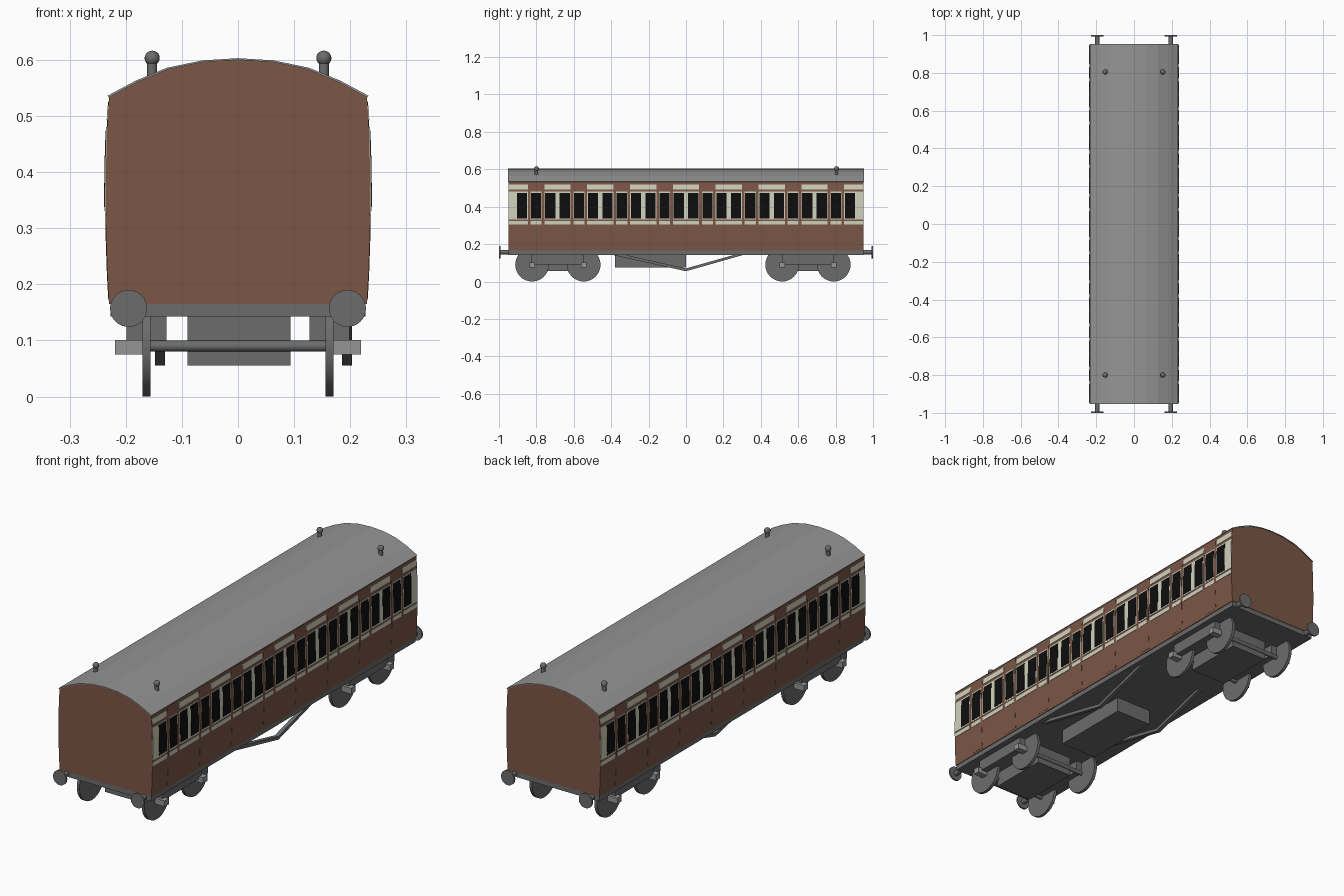
import bpy, bmesh, math
from mathutils import Matrix, Vector

if "Cube" in bpy.data.objects:
    bpy.data.objects.remove(bpy.data.objects["Cube"])


def material(name, rgb):
    m = bpy.data.materials.new(name)
    m.diffuse_color = (*rgb, 1)
    m.use_nodes = True
    m.node_tree.nodes["Principled BSDF"].inputs["Base Color"].default_value = m.diffuse_color
    return m


BROWN = material("brown paint", (0.20, 0.095, 0.062))
CREAM = material("cream paint", (0.64, 0.64, 0.52))
BLACK = material("window black", (0.004, 0.004, 0.004))
ROOF = material("light grey", (0.30, 0.30, 0.30))
DARK = material("dark grey", (0.15, 0.15, 0.15))


def finish(name, bm, mat, smooth=False):
    bmesh.ops.recalc_face_normals(bm, faces=bm.faces)
    me = bpy.data.meshes.new(name)
    bm.to_mesh(me)
    bm.free()
    me.materials.append(mat)
    ob = bpy.data.objects.new(name, me)
    bpy.context.collection.objects.link(ob)
    if smooth:
        bpy.context.view_layer.objects.active = ob
        ob.select_set(True)
        bpy.ops.object.shade_smooth_by_angle(angle=math.radians(40))
        ob.select_set(False)
    return ob


def prism(bm, section, a, b, axis="y"):
    """Extrude a closed section from a to b; section is (x, z) or, along x, (y, z)."""
    def point(p, t):
        return (p[0], t, p[1]) if axis == "y" else (t, p[0], p[1])
    lo = [bm.verts.new(point(p, a)) for p in section]
    hi = [bm.verts.new(point(p, b)) for p in section]
    bm.faces.new(lo)
    bm.faces.new(hi[::-1])
    n = len(section)
    for i in range(n):
        j = (i + 1) % n
        bm.faces.new((lo[i], hi[i], hi[j], lo[j]))


def box(bm, x0, x1, y0, y1, z0, z1):
    prism(bm, [(x0, z0), (x1, z0), (x1, z1), (x0, z1)], y0, y1)


def cylinder(bm, r, depth, loc, axis, seg=24):
    rot = Vector((0, 0, 1)).rotation_difference(Vector(axis)).to_matrix().to_4x4()
    bmesh.ops.create_cone(bm, cap_ends=True, segments=seg, radius1=r, radius2=r,
                          depth=depth, matrix=Matrix.Translation(loc) @ rot)


# Body cross-section: gently bowed sides and an arched top
SIDE = [(0.230, 0.165), (0.233, 0.22), (0.235, 0.28), (0.236, 0.35),
        (0.235, 0.42), (0.233, 0.48), (0.230, 0.533)]
ARCH = [(0.23, 0.533), (0.18, 0.560), (0.125, 0.583), (0.063, 0.596), (0, 0.600)]


def side_x(z):
    for (x0, z0), (x1, z1) in zip(SIDE, SIDE[1:]):
        if z <= z1:
            return x0 + (x1 - x0) * (z - z0) / (z1 - z0)
    return SIDE[-1][0]


half = SIDE + ARCH[1:]
bm = bmesh.new()
prism(bm, half + [(-x, z) for x, z in half[-2::-1]], -0.95, 0.95)
finish("coach_body", bm, BROWN)

# Thin roof skin
full = ARCH + [(-x, z) for x, z in ARCH[-2::-1]]
outer = [(x * 1.012, z + 0.003) for x, z in full]
bm = bmesh.new()
prism(bm, outer + full[::-1], -0.953, 0.953)
finish("roof", bm, ROOF)


# Side panelling: thin plates following the bowed side, on both sides
def plate(bm, y0, y1, z0, z1, lift):
    zs = [z0] + [z for _, z in SIDE if z0 < z < z1] + [z1]
    for s in (-1, 1):
        prism(bm, [(s * (side_x(z) + lift), z) for z in zs]
              + [(s * (side_x(z) - 0.003), z) for z in zs[::-1]], y0, y1)


PITCH, END = 0.229, 0.948
doors, panels, windows = bmesh.new(), bmesh.new(), bmesh.new()
BANDS = [(0.305, 0.323), (0.331, 0.480)]
for k in range(8):                       # one door per compartment
    c = (k - 3.5) * PITCH
    plate(doors, c - 0.036, c + 0.036, 0.175, 0.527, 0.0008)
    for z0, z1 in BANDS:
        plate(panels, c - 0.030, c + 0.030, z0, z1, 0.0018)
    plate(windows, c - 0.027, c + 0.027, 0.338, 0.474, 0.0028)
    for s in (-1, 1):
        w = c + s * 0.0755
        plate(windows, w - 0.027, w + 0.027, 0.338, 0.474, 0.0028)
for k in range(9):                       # panels spanning compartment walls
    c = (k - 4) * PITCH
    y0, y1 = max(c - 0.070, -END), min(c + 0.070, END)
    for z0, z1 in BANDS + [(0.493, 0.519)]:
        plate(panels, y0, y1, z0, z1, 0.0018)
finish("doors", doors, BROWN)
finish("cream_panels", panels, CREAM)
finish("windows", windows, BLACK)

# Roof ventilators
bm = bmesh.new()
for x in (-0.153, 0.153):
    for y in (-0.80, 0.805):
        cylinder(bm, 0.009, 0.05, (x, y, 0.578), (0, 0, 1), 16)
        bmesh.ops.create_uvsphere(bm, u_segments=16, v_segments=10, radius=0.0135,
                                  matrix=Matrix.Translation((x, y, 0.603)))
finish("roof_vents", bm, DARK, True)

# Underframe and equipment box
bm = bmesh.new()
box(bm, -0.227, 0.227, -0.948, 0.948, 0.143, 0.167)
finish("underframe", bm, DARK)
bm = bmesh.new()
box(bm, -0.09, 0.094, -0.38, 0.0, 0.074, 0.145)
finish("equipment_box", bm, DARK)

# Truss rods
bm = bmesh.new()
for x in (-0.139, 0.194):
    prism(bm, [(-0.41, 0.146), (0, 0.055), (0.32, 0.146), (0.27, 0.146),
               (0, 0.070), (-0.34, 0.146)], x - 0.009, x + 0.009, "x")
finish("truss_rods", bm, DARK)

# Buffers
bm = bmesh.new()
for x in (-0.195, 0.195):
    for s in (-1, 1):
        cylinder(bm, 0.012, 0.06, (x, s * 0.965, 0.157), (0, 1, 0), 16)
        cylinder(bm, 0.033, 0.008, (x, s * 0.996, 0.157), (0, 1, 0), 32)
finish("buffers", bm, DARK, True)

# Bogies: frames, wheels, axles and axle boxes
R = 0.09
frames, wheels, boxes = bmesh.new(), bmesh.new(), bmesh.new()
for c in (-0.685, 0.652):
    box(frames, -0.09, 0.094, c - 0.14, c + 0.14, 0.055, 0.145)
    for s in (-1, 1):
        x = s * 0.163
        box(frames, x - 0.036, x + 0.036, c - 0.14, c + 0.14, 0.091, 0.145)
        y = c + s * 0.138
        cylinder(wheels, 0.010, 0.33, (0, y, R), (1, 0, 0), 16)
        for side in (-1, 1):
            cylinder(wheels, R, 0.014, (side * 0.163, y, R), (1, 0, 0), 32)
            x0, x1 = sorted((side * 0.165, side * 0.219))
            box(boxes, x0, x1, y - 0.015, y + 0.015, 0.075, 0.101)
finish("bogie_frames", frames, DARK)
finish("wheels_and_axles", wheels, DARK, True)
finish("axle_boxes", boxes, ROOF)
